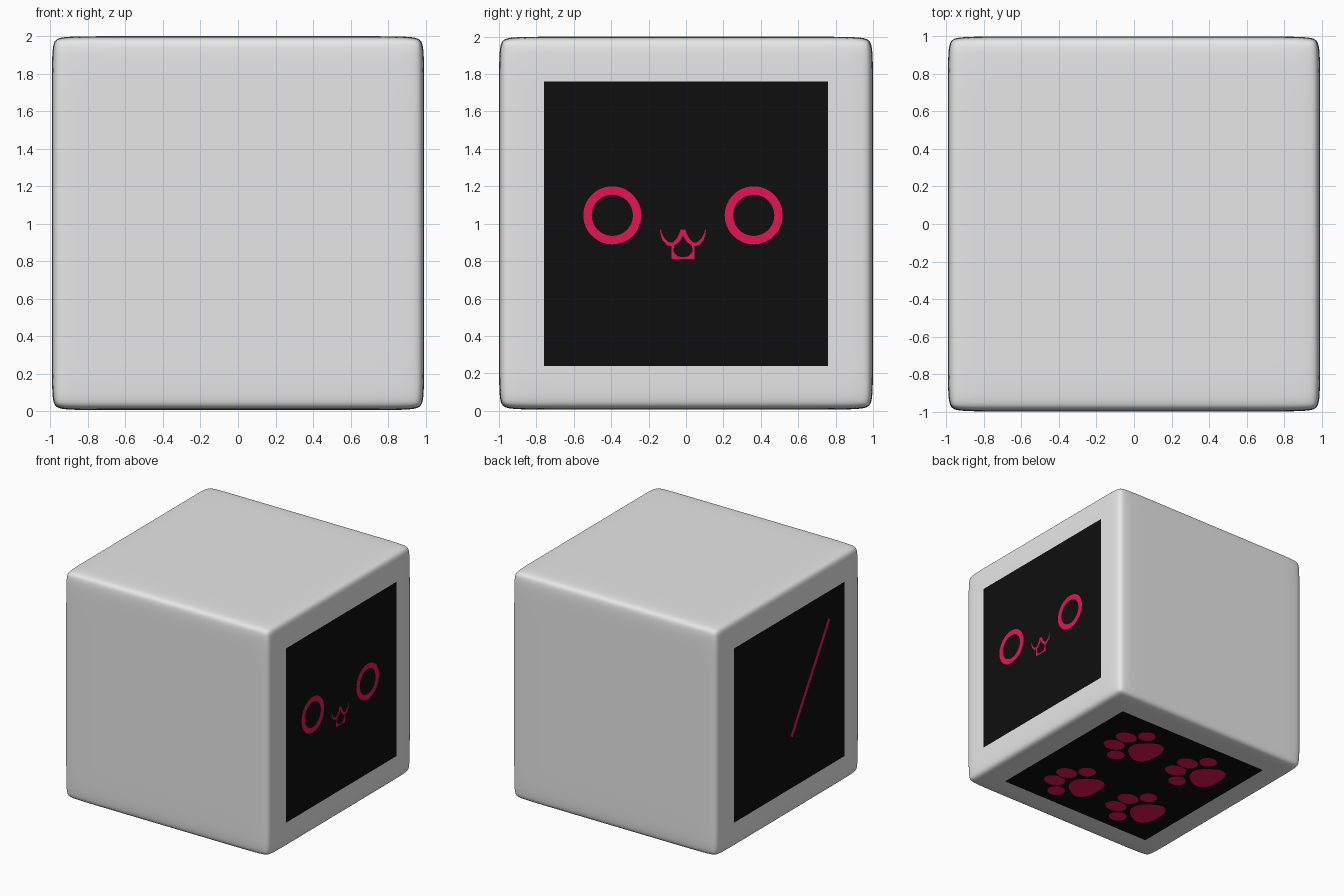
import bpy, bmesh, math
from mathutils import Vector

if "Cube" in bpy.data.objects:
    bpy.data.objects.remove(bpy.data.objects["Cube"])


def material(name, rgb):
    m = bpy.data.materials.new(name)
    m.diffuse_color = (*rgb, 1)
    m.use_nodes = True
    m.node_tree.nodes["Principled BSDF"].inputs["Base Color"].default_value = m.diffuse_color
    return m


GREY = material("light_grey", (0.8, 0.8, 0.8))
BLACK = material("screen_black", (0.0045, 0.0045, 0.0045))
PINK = material("hot_pink", (0.8, 0.007, 0.09))


def finish(name, bm, mat):
    me = bpy.data.meshes.new(name)
    bm.to_mesh(me)
    bm.free()
    me.materials.append(mat)
    ob = bpy.data.objects.new(name, me)
    bpy.context.collection.objects.link(ob)
    return ob


# Each side maps flat (a, b) coordinates to 3D at a given lift, with its outward direction
SIDES = {
    "right": (lambda a, b, h: (0.995 + h, a, b), Vector((1, 0, 0))),
    "left": (lambda a, b, h: (-0.995 - h, a, b), Vector((-1, 0, 0))),
    "bottom": (lambda a, b, h: (a, b, 0.004 - h), Vector((0, 0, -1))),
}


def plate(name, polys, side, lift, mat):
    """Flat inlay made of 2D polygons laid on one side of the cube."""
    place, out = SIDES[side]
    bm = bmesh.new()
    for poly in polys:
        f = bm.faces.new([bm.verts.new(place(a, b, lift)) for a, b in poly])
        f.normal_update()
        if f.normal.dot(out) < 0:
            f.normal_flip()
    return finish(name, bm, mat)


def strip(p, q):
    """Quads between two matching lines of points."""
    return [[p[i], p[i + 1], q[i + 1], q[i]] for i in range(len(p) - 1)]


def stroke(points, widths):
    """Tapered brush stroke along a path."""
    pts = [Vector(p) for p in points]
    l, r = [], []
    for i, p in enumerate(pts):
        d = (pts[min(i + 1, len(pts) - 1)] - pts[max(i - 1, 0)]).normalized()
        n = Vector((-d.y, d.x)) * widths[i] / 2
        l.append(tuple(p + n))
        r.append(tuple(p - n))
    return strip(l, r)


def blob(cx, cy, rx, ry, n=32, lobes=0.0):
    """Ellipse, optionally with three soft lobes."""
    out = []
    for i in range(n):
        t = 2 * math.pi * i / n
        k = 1 + lobes * math.cos(3 * t)
        out.append((cx + rx * k * math.cos(t), cy + ry * k * math.sin(t)))
    return out


# Body: cube with support loops near the edges, smoothed
bm = bmesh.new()
bmesh.ops.create_cube(bm, size=2)
for axis in range(3):
    for s in (-0.87, 0.87):
        co = Vector((0, 0, 0))
        co[axis] = s
        no = Vector((0, 0, 0))
        no[axis] = 1
        bmesh.ops.bisect_plane(bm, geom=bm.verts[:] + bm.edges[:] + bm.faces[:],
                               plane_co=co, plane_no=no)
for v in bm.verts:
    v.co = (v.co.x * 0.993, v.co.y, 1.003 + v.co.z * 0.997)
for f in bm.faces:
    f.smooth = True
body = finish("rounded_cube_body", bm, GREY)
sub = body.modifiers.new("smooth", 'SUBSURF')
sub.levels = sub.render_levels = 4

# Black square screens on right, left and bottom
P = 0.76
for side, mid in (("right", 1), ("left", 1), ("bottom", 0)):
    sq = [(-P, mid - P), (P, mid - P), (P, mid + P), (-P, mid + P)]
    plate(side + "_screen", [sq], side, 0.0, BLACK)

# Ring eyes
MID = -0.016
for name, s in (("left_eye", -1), ("right_eye", 1)):
    c = (MID + s * 0.378, 1.045)
    outer, inner = blob(*c, 0.155, 0.155, 64), blob(*c, 0.11, 0.11, 64)
    plate(name, strip(outer + outer[:1], inner + inner[:1]), "right", 0.003, PINK)

# Mouth: two tapered curves above a small chin, mirrored
lip = [(0.121, 0.97), (0.116, 0.945), (0.105, 0.918), (0.08, 0.892), (0.054, 0.889),
       (0.028, 0.91), (0.012, 0.938), (0.005, 0.968)]
lip_w = [0.004, 0.008, 0.014, 0.019, 0.02, 0.022, 0.022, 0.016]
chin = [(0.055, 0.885), (0.056, 0.85), (0.051, 0.83), (0.03, 0.819), (0, 0.816)]
chin_w = [0.012, 0.012, 0.024, 0.014, 0.008]
mouth = []
for s in (-1, 1):
    for pts, w in ((lip, lip_w), (chin, chin_w)):
        mouth += stroke([(MID + s * a, b) for a, b in pts], w)
    mouth.append([(MID + s * a, b) for a, b in ((0.062, 0.85), (0.062, 0.812), (0.03, 0.812))])
plate("mouth", mouth, "right", 0.003, PINK)

# Tail line on the left screen
plate("tail", stroke([(-0.03, 0.69), (-0.55, 1.52)], [0.034, 0.034]), "left", 0.003, PINK)

# Four paw prints underneath, toes pointing to +x
for px, fore in ((0.19, "right"), (-0.475, "left")):
    for py, end in ((0.37, "back"), (-0.4, "front")):
        polys = [blob(px, py, 0.135, 0.16, 48, 0.09)]
        for s in (-1, 1):
            polys.append(blob(px + 0.15, py + s * 0.2, 0.075, 0.07))
            polys.append(blob(px + 0.27, py + s * 0.078, 0.095, 0.075))
        plate(f"paw_print_{end}_{fore}", polys, "bottom", 0.003, PINK)
